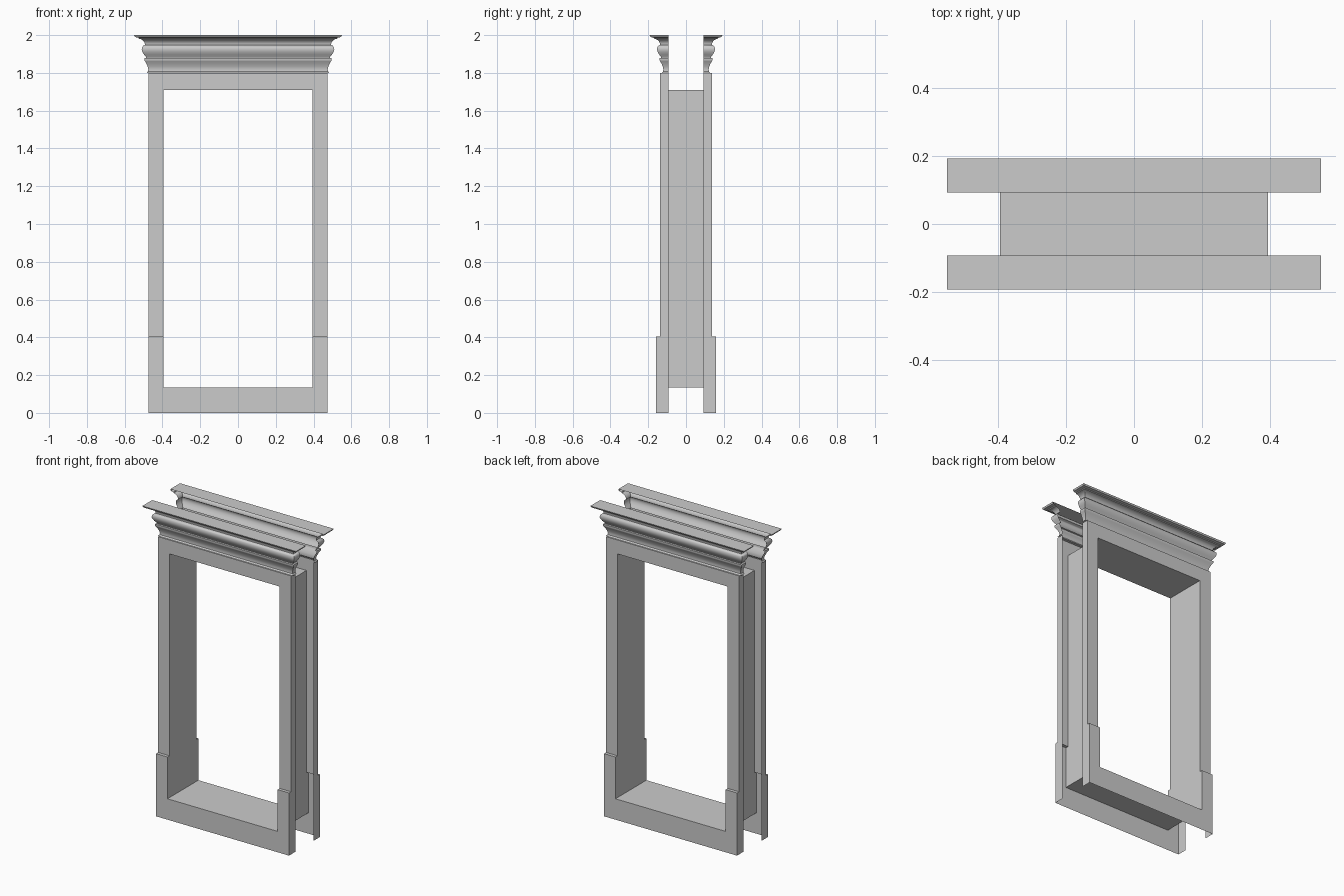
import bpy, bmesh, math

if "Cube" in bpy.data.objects:
    bpy.data.objects.remove(bpy.data.objects["Cube"])

W, IN = 0.475, 0.394             # outer and inner half widths
SILL, HEAD = 0.135, 1.71         # opening bottom and top
PLINTH, TOP = 0.405, 1.80        # plinth block height, casing height
BACK, CASE, BASE = 0.0925, 0.1365, 0.1575   # depths from the centre plane


def finish(name, bm, mirror=True, smooth=False):
    bmesh.ops.remove_doubles(bm, verts=bm.verts, dist=1e-5)
    bmesh.ops.recalc_face_normals(bm, faces=bm.faces)
    me = bpy.data.meshes.new(name)
    bm.to_mesh(me)
    bm.free()
    ob = bpy.data.objects.new(name, me)
    bpy.context.collection.objects.link(ob)
    if smooth:
        bpy.context.view_layer.objects.active = ob
        ob.select_set(True)
        bpy.ops.object.shade_smooth_by_angle(angle=math.radians(35))
        ob.select_set(False)
    if mirror:
        mod = ob.modifiers.new("back_copy", 'MIRROR')
        mod.use_axis = (False, True, False)
        mod.use_mirror_merge = False
    return ob


def shell(name, outline, depth, ends):
    """Front face plus edge walls, open at the back; ends = wall depth per edge, None skips."""
    bm = bmesh.new()
    bm.faces.new([bm.verts.new((x, -depth, z)) for x, z in outline])
    for i, end in enumerate(ends):
        if end is None:
            continue
        (x0, z0), (x1, z1) = outline[i], outline[(i + 1) % len(outline)]
        bm.faces.new([bm.verts.new(c) for c in
                      ((x0, -depth, z0), (x1, -depth, z1), (x1, -end, z1), (x0, -end, z0))])
    return finish(name, bm)


# Upper casing: upside-down U
shell("upper_casing",
      [(-W, PLINTH), (-W, TOP), (W, TOP), (W, PLINTH),
       (IN, PLINTH), (IN, HEAD), (-IN, HEAD), (-IN, PLINTH)],
      CASE, [BACK, 0.12, BACK, None, BACK, BACK, BACK, None])

# Thicker base: U with a step back to the casing, open underneath
shell("base_casing",
      [(-W, 0), (-W, PLINTH), (-IN, PLINTH), (-IN, SILL),
       (IN, SILL), (IN, PLINTH), (W, PLINTH), (W, 0)],
      BASE, [BACK, CASE, BACK, BACK, BACK, CASE, BACK, None])

# Lining through the opening
bm = bmesh.new()
ring = [(-IN, SILL), (IN, SILL), (IN, HEAD), (-IN, HEAD)]
for i in range(4):
    (x0, z0), (x1, z1) = ring[i], ring[(i + 1) % 4]
    bm.faces.new([bm.verts.new(c) for c in
                  ((x0, -BACK, z0), (x1, -BACK, z1), (x1, BACK, z1), (x0, BACK, z0))])
finish("opening_lining", bm, mirror=False)

# Cornice: moulding profile swept round the front with mitred returns
profile = [(0.128, 1.80), (0.121, 1.808), (0.120, 1.82), (0.123, 1.833), (0.130, 1.85),
           (0.137, 1.862), (0.140, 1.867), (0.140, 1.878), (0.131, 1.880),
           (0.133, 1.886), (0.142, 1.897), (0.150, 1.911), (0.154, 1.924),
           (0.152, 1.936), (0.146, 1.944), (0.137, 1.947), (0.137, 1.953),
           (0.141, 1.964), (0.149, 1.973), (0.160, 1.979), (0.169, 1.981),
           (0.171, 1.986), (0.188, 1.990), (0.1925, 2.0)]
bm = bmesh.new()
rows = []
for d, z in profile:
    x = W + (d - 0.12) * 1.03
    rows.append([bm.verts.new(c) for c in
                 ((-x, -BACK, z), (-x, -d, z), (x, -d, z), (x, -BACK, z))])
for a, b in zip(rows, rows[1:]):
    for i in range(3):
        bm.faces.new((a[i], a[i + 1], b[i + 1], b[i]))
bm.faces.new(rows[-1])
finish("cornice", bm, smooth=True)
